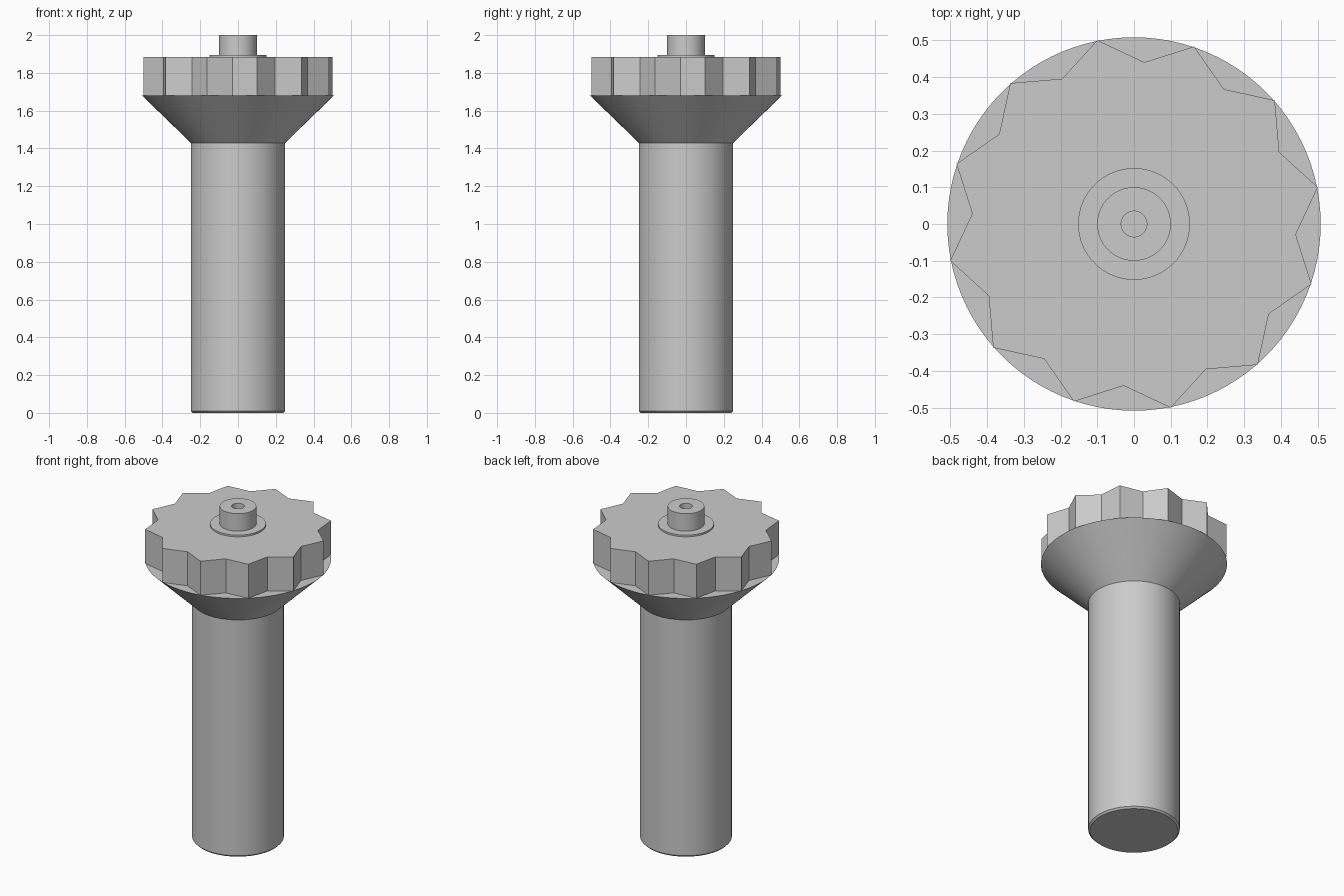
import bpy
import bmesh
from math import cos, sin, radians, tau

if "Cube" in bpy.data.objects:
    bpy.data.objects.remove(bpy.data.objects["Cube"], do_unlink=True)

GREY = (0.6, 0.6, 0.6, 1)
grey = bpy.data.materials.new("plain grey")
grey.use_nodes = True
grey.diffuse_color = GREY
grey.node_tree.nodes["Principled BSDF"].inputs["Base Color"].default_value = GREY


def stack(name, rings, smooth=True):
    """Join rings of equal point count with side walls and cap both ends."""
    bm = bmesh.new()
    loops = [[bm.verts.new(p) for p in ring] for ring in rings]
    n = len(loops[0])
    for low, high in zip(loops, loops[1:]):
        for i in range(n):
            j = (i + 1) % n
            bm.faces.new((low[i], low[j], high[j], high[i]))
    bm.faces.new(loops[0][::-1])
    bm.faces.new(loops[-1])
    bmesh.ops.recalc_face_normals(bm, faces=bm.faces)
    mesh = bpy.data.meshes.new(name)
    bm.to_mesh(mesh)
    bm.free()
    mesh.materials.append(grey)
    obj = bpy.data.objects.new(name, mesh)
    bpy.context.collection.objects.link(obj)
    if smooth:
        bpy.ops.object.select_all(action="DESELECT")
        obj.select_set(True)
        bpy.context.view_layer.objects.active = obj
        bpy.ops.object.shade_smooth_by_angle(angle=radians(30))
    return obj


def lathe(name, profile, sides=96):
    """Turn a list of (radius, height) points about the z axis."""
    return stack(name, [[(r * cos(tau * i / sides), r * sin(tau * i / sides), z)
                         for i in range(sides)] for r, z in profile])


def star(z, teeth=12, tip=0.51, valley=0.441, turn=radians(11.3)):
    """Zigzag outline of the toothed wheel at one height."""
    ring = []
    for i in range(teeth * 2):
        a = turn + tau * i / (teeth * 2)
        r = valley if i % 2 else tip
        ring.append((r * cos(a), r * sin(a), z))
    return ring


# Shaft with a small chamfer at the foot
lathe("shaft", [(0.24, 0), (0.25, 0.01), (0.25, 1.43)])

# Flared collar carrying the wheel
lathe("flared_collar", [(0.25, 1.43), (0.508, 1.68)])

# Toothed wheel with flat facets
stack("toothed_wheel", [star(1.68), star(1.885)], smooth=False)

# Thin washer and the pin with a blind hole in its top
lathe("washer", [(0.152, 1.885), (0.152, 1.895)])
lathe("pin", [(0.1, 1.895), (0.1, 2.0), (0.035, 2.0), (0.035, 1.96)])
